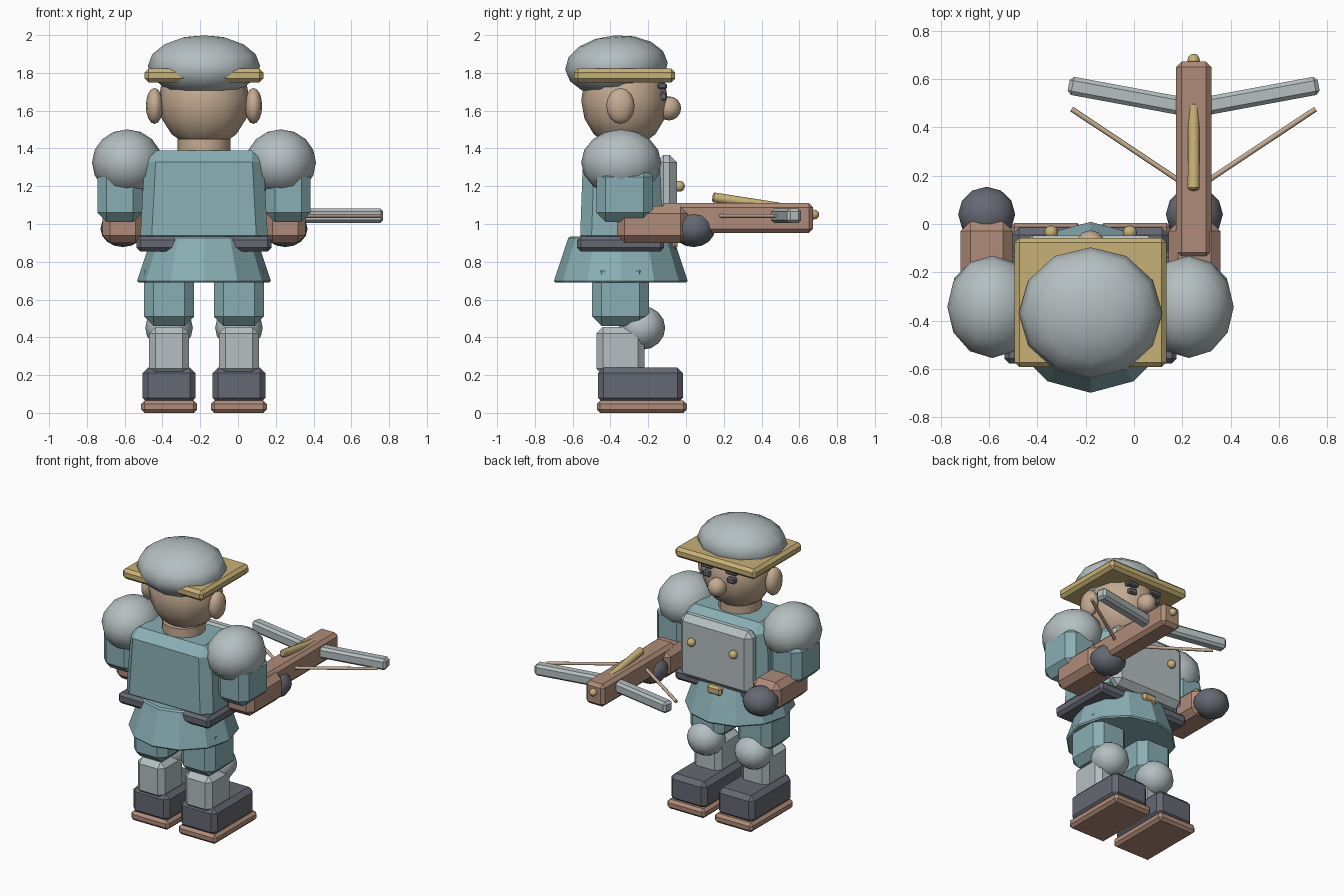
import bpy, bmesh, math
from mathutils import Matrix, Vector

if "Cube" in bpy.data.objects:
    bpy.data.objects.remove(bpy.data.objects["Cube"])

CX, CY = -0.18, -0.345   # body axis


def material(name, rgb):
    m = bpy.data.materials.new(name)
    m.diffuse_color = (*rgb, 1)
    m.use_nodes = True
    m.node_tree.nodes["Principled BSDF"].inputs["Base Color"].default_value = m.diffuse_color
    return m


TEAL = material("teal cloth", (0.25, 0.43, 0.46))
STEEL = material("pale steel", (0.46, 0.52, 0.53))
DARK = material("dark leather", (0.13, 0.14, 0.17))
BROWN = material("brown leather", (0.43, 0.26, 0.19))
SKIN = material("skin", (0.56, 0.41, 0.29))
GOLD = material("gold", (0.58, 0.44, 0.18))


def finish(bm, name, mat, smooth=False, bevel=0, segments=1):
    me = bpy.data.meshes.new(name)
    bmesh.ops.recalc_face_normals(bm, faces=bm.faces)
    bm.to_mesh(me)
    bm.free()
    me.materials.append(mat)
    ob = bpy.data.objects.new(name, me)
    bpy.context.collection.objects.link(ob)
    if bevel:
        mod = ob.modifiers.new("chamfer", 'BEVEL')
        mod.width, mod.segments = bevel, segments
        mod.limit_method, mod.angle_limit = 'ANGLE', math.radians(40)
    if smooth:
        bpy.ops.object.select_all(action='DESELECT')
        ob.select_set(True)
        bpy.context.view_layer.objects.active = ob
        bpy.ops.object.shade_smooth_by_angle(angle=math.radians(50))
    return ob


def box(name, mat, x, y, z, bevel=0.02, taper=1, rot=None, segments=1):
    """Chamfered box from (low, high) ranges; taper scales the top."""
    bm = bmesh.new()
    bmesh.ops.create_cube(bm, size=1)
    for v in bm.verts:
        k = taper if v.co.z > 0 else 1
        v.co = Vector((v.co.x * (x[1] - x[0]) * k, v.co.y * (y[1] - y[0]) * k,
                       v.co.z * (z[1] - z[0])))
    if rot:
        bm.transform(rot)
    bm.transform(Matrix.Translation((sum(x) / 2, sum(y) / 2, sum(z) / 2)))
    return finish(bm, name, mat, bevel=bevel, segments=segments)


def ball(name, mat, centre, radii, rot=None):
    bm = bmesh.new()
    bmesh.ops.create_uvsphere(bm, u_segments=12, v_segments=8, radius=1)
    bm.transform(Matrix.Diagonal((*radii, 1)))
    if rot:
        bm.transform(rot)
    bm.transform(Matrix.Translation(centre))
    return finish(bm, name, mat, smooth=True)


def rod(name, mat, a, b, r1, r2, sides=8, bevel=0, smooth=True):
    a, b = Vector(a), Vector(b)
    bm = bmesh.new()
    bmesh.ops.create_cone(bm, cap_ends=True, segments=sides, radius1=r1, radius2=r2,
                          depth=(b - a).length)
    d = b - a
    if d.x or d.y:
        bm.transform(d.to_track_quat('Z', 'Y').to_matrix().to_4x4())
    bm.transform(Matrix.Translation((a + b) / 2))
    return finish(bm, name, mat, smooth=smooth, bevel=bevel)


def around(c, half):
    return (c - half, c + half)


# Legs, arms and face parts, mirrored about the body axis
for s, side in ((-1, "left"), (1, "right")):
    lx = CX + s * 0.185
    box(side + "_sole", BROWN, around(lx, 0.148), (-0.472, 0.005), (0, 0.065), 0.018)
    box(side + "_boot", DARK, around(lx, 0.141), (-0.467, -0.015), (0.05, 0.24), 0.03)
    box(side + "_shin", STEEL, around(lx, 0.106), (-0.475, -0.22), (0.2, 0.455), 0.035)
    ball(side + "_knee", STEEL, (lx, -0.233, 0.45), (0.126, 0.123, 0.116))
    box(side + "_thigh", TEAL, around(lx, 0.132), (-0.497, -0.196), (0.46, 0.8), 0.05)

    ax = CX + s * 0.43
    ball(side + "_shoulder", STEEL, (CX + s * 0.407, -0.343, 1.325), (0.186, 0.212, 0.176))
    box(side + "_upper_arm", TEAL, around(CX + s * 0.445, 0.12), (-0.475, -0.175),
        (1.01, 1.3), 0.05)
    box(side + "_forearm", BROWN, around(ax, 0.108), (-0.365, 0.01), (0.9, 1.095), 0.04)
    ball(side + "_glove", DARK, (ax, 0.04, 0.975), (0.118, 0.114, 0.097))

    ball(side + "_ear", SKIN, (CX + s * 0.262, -0.347, 1.625), (0.046, 0.075, 0.095))
    ex = CX + s * 0.095
    box(side + "_eye", DARK, around(ex, 0.03), (-0.14, -0.1), (1.655, 1.695), 0.008)
    box(side + "_eyebrow", DARK, around(ex, 0.042), (-0.15, -0.1), (1.715, 1.745), 0.008)
    ball(side + "_plate_stud", GOLD, (CX + s * 0.163, -0.035, 1.2), (0.029, 0.029, 0.029))

# Torso, skirt and belt
rod("skirt", TEAL, (CX, CY, 0.69), (CX, CY, 0.935), 0.357, 0.275, 12, 0.01, False)
box("torso", TEAL, around(CX, 0.34), (-0.562, -0.12), (0.88, 1.388), 0.06, 0.92)
box("belt", DARK, around(CX, 0.357), (-0.577, -0.116), (0.855, 0.935), 0.02)
box("belt_buckle", GOLD, around(CX, 0.055), (-0.13, -0.045), (0.865, 0.93), 0.015)
box("breastplate", STEEL, around(CX, 0.28), (-0.16, -0.047), (0.92, 1.365), 0.04)

# Head and hat
rod("neck", SKIN, (CX, CY, 1.33), (CX, CY, 1.45), 0.14, 0.14, 12)
ball("head", SKIN, (CX, -0.325, 1.655), (0.242, 0.23, 0.255))
ball("nose", SKIN, (CX, -0.09, 1.612), (0.062, 0.064, 0.064))
box("hat_brim", GOLD, around(CX, 0.314), (-0.593, -0.057), (1.75, 1.822), 0.02)
ball("hat_dome", STEEL, (CX, -0.368, 1.836), (0.297, 0.272, 0.163),
     Matrix.Rotation(math.radians(4), 4, 'X'))

# Crossbow
BX, BZ = 0.247, 1.043
box("crossbow_stock", BROWN, around(BX, 0.073), (-0.14, 0.672), (0.952, 1.11), 0.022)
ball("crossbow_tip_knob", GOLD, (BX, 0.677, 1.05), (0.026, 0.028, 0.026))
for s, side in ((-1, "left"), (1, "right")):
    turn = Matrix.Rotation(s * math.radians(10.5), 4, 'Z')
    box("crossbow_limb_" + side, STEEL, around(BX + s * 0.26, 0.262),
        around(0.527, 0.038), around(BZ, 0.039), 0.016, rot=turn)
    rod("bowstring_" + side, SKIN, (BX, 0.14, BZ), (BX + s * 0.505, 0.476, BZ), 0.011, 0.011)
rod("crossbow_bolt", GOLD, (BX, 0.14, 1.142), (BX, 0.5, 1.088), 0.026, 0.024, 10, 0.008)
